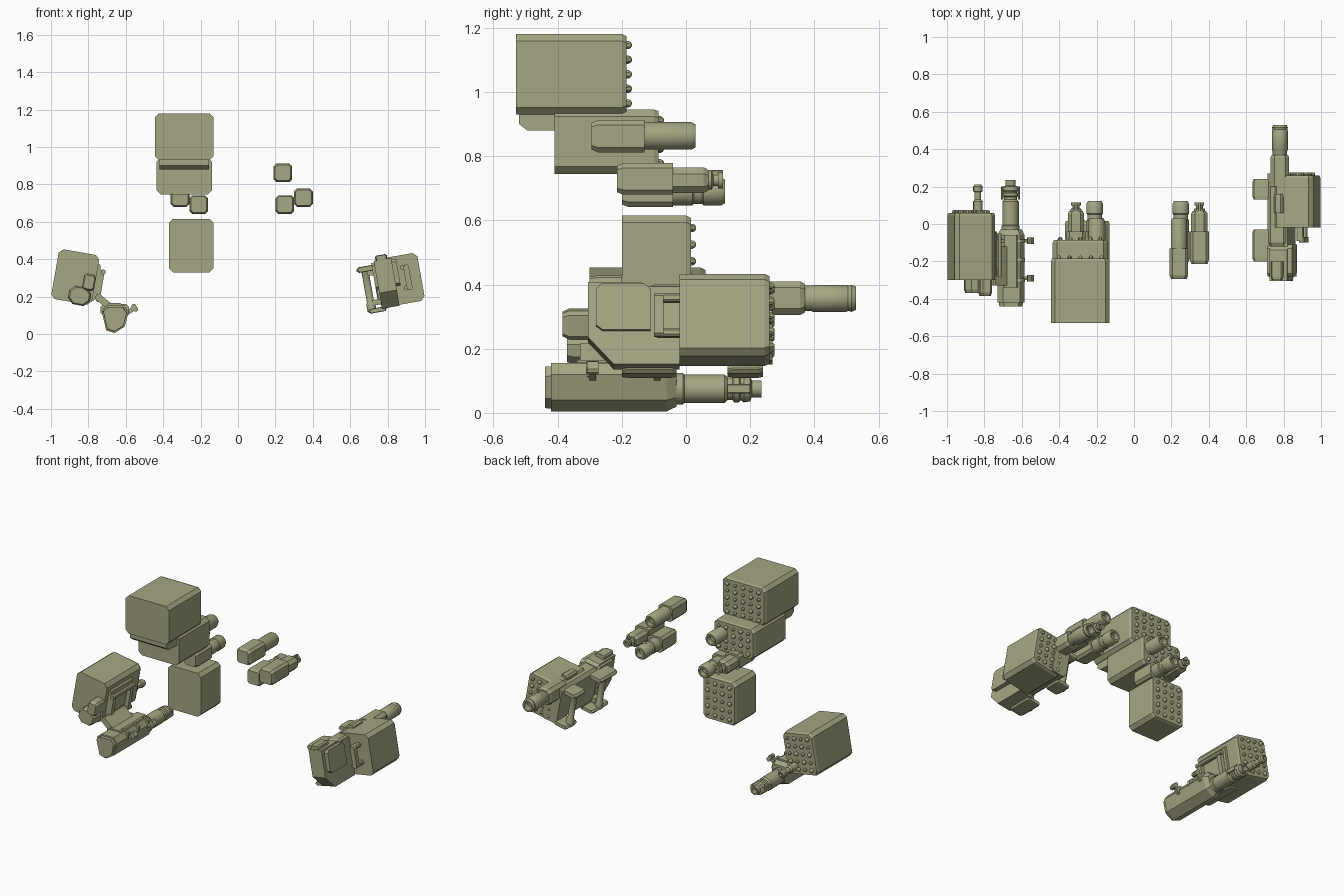
import bpy, bmesh
from math import sin, cos, pi, radians
from mathutils import Matrix, Vector

cube = bpy.data.objects.get("Cube")
if cube:
    bpy.data.objects.remove(cube)

olive = bpy.data.materials.new("olive_paint")
olive.use_nodes = True
olive.diffuse_color = (0.38, 0.38, 0.23, 1)
olive.node_tree.nodes["Principled BSDF"].inputs["Base Color"].default_value = olive.diffuse_color

WORLD = Matrix()


def tilted(x, z, deg):
    return Matrix.Translation((x, 0, z)) @ Matrix.Rotation(radians(deg), 4, 'Y')


def rect(w, h, c):
    """Rectangle in x,z with cut corners."""
    a, b = w / 2, h / 2
    return [(a - c, -b), (a, c - b), (a, b - c), (a - c, b),
            (c - a, b), (-a, b - c), (-a, c - b), (c - a, -b)]


def ngon(n):
    return [(cos(2 * pi * (i + .5) / n), sin(2 * pi * (i + .5) / n)) for i in range(n)]


def loft(bm, outline, stations, cx=0, cz=0):
    """Sweep an x,z outline along y; stations are (y, scale)."""
    rings = [[bm.verts.new((cx + x * s, y, cz + z * s)) for x, z in outline] for y, s in stations]
    n = len(outline)
    for r, q in zip(rings, rings[1:]):
        for i in range(n):
            bm.faces.new((r[i], r[(i + 1) % n], q[(i + 1) % n], q[i]))
    bm.faces.new(rings[0])
    bm.faces.new(rings[-1])


def finish(name, bm, m=WORLD, smooth=False):
    bmesh.ops.recalc_face_normals(bm, faces=bm.faces)
    bm.transform(m)
    me = bpy.data.meshes.new(name)
    bm.to_mesh(me)
    bm.free()
    me.materials.append(olive)
    ob = bpy.data.objects.new(name, me)
    bpy.context.collection.objects.link(ob)
    if smooth:
        bpy.ops.object.select_all(action='DESELECT')
        ob.select_set(True)
        bpy.context.view_layer.objects.active = ob
        bpy.ops.object.shade_smooth_by_angle(angle=radians(32))
    return ob


def block(name, x, y, z, c=.01, m=WORLD, front=1, back=1):
    """Cut-corner box from (min, max) ranges; front/back scale the end faces."""
    w, h = x[1] - x[0], z[1] - z[0]
    st = [(y[0], 1), (y[1], 1)]
    if front < 1:
        st = [(y[0], front), (y[0] + .02, 1), st[1]]
    if back < 1:
        st = st[:-1] + [(y[1] - .015, 1), (y[1], back)]
    bm = bmesh.new()
    loft(bm, rect(w, h, c), st, sum(x) / 2, sum(z) / 2)
    return finish(name, bm, m)


def barrel(name, x, z, stations, m=WORLD, n=16):
    bm = bmesh.new()
    loft(bm, ngon(n), stations, x, z)
    return finish(name, bm, m, True)


def side_plate(name, profile, x, m=WORLD):
    """Extrude a y,z profile across x."""
    bm = bmesh.new()
    a, b = [[bm.verts.new((k, y, z)) for y, z in profile] for k in x]
    bm.faces.new(a)
    bm.faces.new(b)
    for i in range(len(a)):
        j = (i + 1) % len(a)
        bm.faces.new((a[i], a[j], b[j], b[i]))
    return finish(name, bm, m)


def launcher(name, x, y, z, cols, rows, m=WORLD):
    """Missile box with a grid of rounded warheads on its back face."""
    block(name + "_box", x, y, z, .022, m, back=.95)
    bm = bmesh.new()
    for i in range(cols):
        for j in range(rows):
            r = .014 if (i + j) % 2 == 0 else .01
            px = x[0] + (x[1] - x[0]) * (i + .75) / (cols + .5)
            pz = z[0] + (z[1] - z[0]) * (j + .75) / (rows + .5)
            loft(bm, ngon(8), [(y[1] - .01, r), (y[1] + .006, r),
                               (y[1] + .013, r * .7), (y[1] + .016, r * .3)], px, pz)
    finish(name + "_warheads", bm, m, True)


# Stacked shoulder launchers
launcher("upper_launcher", (-.445, -.13), (-.53, -.185), (.93, 1.18), 5, 5)
side_plate("upper_launcher_lip", [(-.52, .94), (-.52, .9), (-.495, .88), (-.3, .88), (-.3, .94)], (-.42, -.155))
launcher("middle_launcher", (-.435, -.14), (-.41, -.085), (.745, .945), 5, 4)
launcher("lower_launcher", (-.37, -.13), (-.2, .015), (.33, .615), 4, 5)

# Twin sets of gun pods, mirrored about a shared line
for side, s in (("left", 1), ("right", -1)):
    def at(x):
        return .02 + s * (x - .02)

    def span(x):
        return (at(x) - .05, at(x) + .05)

    block(side + "_upper_pod", span(.24), (-.295, -.13), (.812, .912), .015, front=.82)
    barrel(side + "_upper_pod_barrel", at(.24), .863,
           [(-.14, .044), (.015, .044), (.03, .037), (.03, .026), (0, .024)])
    block(side + "_inner_pod", span(.25), (-.2, -.04), (.642, .742), .015, front=.85)
    barrel(side + "_inner_pod_barrel", at(.25), .69,
           [(-.05, .044), (.02, .044), (.025, .04), (.05, .04), (.055, .044),
            (.11, .044), (.122, .037), (.122, .026), (.09, .024)])
    block(side + "_outer_pod", span(.35), (-.215, -.04), (.68, .778), .015, front=.85)
    block(side + "_outer_pod_shroud", (at(.35) - .044, at(.35) + .044), (-.05, .07), (.685, .765), .02, back=.8)
    barrel(side + "_outer_pod_barrel", at(.35), .725,
           [(.06, .03), (.08, .03), (.085, .018), (.1, .018), (.1, .026), (.115, .026), (.115, .015), (.1, .015)])
    block(side + "_outer_pod_sight", (at(.35) - .008, at(.35) + .008), (.07, .115), (.735, .757), .003)

# Right forearm launcher, with its inner grip frame and slim gun
arm = tilted(-.87, .305, 10)
launcher("right_arm_launcher", (-.11, .11), (-.3, .06), (-.135, .135), 4, 5, arm)
block("right_arm_mount", (.1, .125), (-.27, -.04), (-.11, .09), .01, arm)
for y in (-.27, -.09):
    block("right_arm_handle_post", (.12, .15), (y, y + .03), (-.1, .06), .006, arm)
for z in (-.11, .04):
    block("right_arm_handle_bar", (.13, .155), (-.28, -.05), (z, z + .025), .006, arm)
block("right_arm_front_clamp", (.045, .11), (-.385, -.28), (-.06, .03), .012, arm, front=.8)
block("right_arm_gun_body", (-.02, .1), (-.37, -.1), (-.145, -.045), .03, arm, front=.85)
barrel("right_arm_gun_barrel", .05, -.08,
       [(-.1, .025), (.12, .025), (.13, .018), (.17, .018), (.175, .025), (.2, .025), (.21, .018), (.21, .012), (.19, .012)],
       arm, 12)

# Right heavy rifle
hull = [(-.07, .055), (-.04, .08), (.05, .08), (.075, .045), (.055, -.035), (0, -.07), (-.045, -.055)]
bm = bmesh.new()
loft(bm, hull, [(-.44, .86), (-.42, .88), (-.42, 1), (-.06, 1), (-.03, .8)], -.66, .075)
finish("rifle_body", bm)
barrel("rifle_barrel", -.66, .075,
       [(-.06, .05), (-.01, .05), (-.005, .045), (.12, .045), (.13, .036), (.145, .036),
        (.15, .043), (.165, .043), (.17, .036), (.18, .043), (.2, .04), (.205, .027),
        (.235, .027), (.235, .018), (.2, .018)])
for x in (-.705, -.615):
    block("rifle_vent_rail", (x - .006, x + .006), (.13, .2), (.06, .09), .003)
block("rifle_top_rail", (-.7, -.62), (-.34, -.06), (.145, .165), .008)
for y in (-.31, -.2, -.1):
    block("rifle_band", (-.735, -.583), (y, y + .018), (.1, .162), .015)
for y in (-.3, -.1):
    tilt = tilted(-.575, .125, -35)
    block("rifle_side_lug", (-.03, .02), (y, y + .02), (-.012, .012), .004, tilt)
    block("rifle_side_knob", (.015, .04), (y - .008, y + .028), (-.022, .022), .008, tilt)
block("rifle_hanger", (-.05, .05), (-.33, -.12), (-.018, .018), .008, tilted(-.72, .175, 40))

# Left forearm launcher
arm = tilted(.87, .29, -10)
launcher("left_arm_launcher", (-.11, .11), (-.02, .26), (-.13, .13), 4, 5, arm)
for z in (-.06, .05):
    block("left_arm_handle_arm", (.01, .05), (-.09, -.01), (z, z + .025), .006, arm)
block("left_arm_handle_bar", (.025, .055), (-.1, -.07), (-.06, .075), .008, arm)

# Left heavy gun: stock, receiver, barrel
stock = [(-.305, .125), (-.305, -.05), (-.225, -.135), (-.02, -.135), (-.02, .11), (-.12, .11), (-.14, .125)]
side_plate("gun_stock", stock, (-.125, -.03), arm)
cheek = [(-.28, .1), (-.28, -.015), (-.26, -.03), (-.11, -.03), (-.11, .1), (-.13, .115), (-.265, .115)]
side_plate("gun_stock_cheek", cheek, (-.14, -.005), arm)
block("gun_stock_cap", (-.115, -.05), (-.3, -.2), (.12, .15), .008, arm, front=.8)
block("gun_receiver", (-.14, -.03), (-.12, .27), (-.12, .12), .02, arm, front=.9)
block("gun_top_sight", (-.1, -.05), (.06, .16), (.11, .15), .012, arm, back=.8)
block("gun_barrel_base", (.73, .83), (.2, .37), (.305, .41), .02, back=.85)
barrel("gun_barrel", .78, .357,
       [(.35, .04), (.39, .04), (.395, .043), (.5, .043), (.505, .04), (.515, .043),
        (.53, .037), (.53, .027), (.49, .025)])

# Left gun outrigger frames: top plate, post and foot
for name, y in (("rear", (-.2, -.03)), ("fore", (.13, .24))):
    block(name + "_frame_top", (-.225, -.12), y, (.075, .105), .012, arm, front=.85, back=.85)
    block(name + "_frame_foot", (-.2, -.1), y, (-.15, -.125), .01, arm, front=.85, back=.85)
    mid = sum(y) / 2
    post = barrel(name + "_frame_post", 0, 0, [(-.14, .025), (-.1, .025), (-.09, .02), (.08, .02), (.09, .025)],
                  arm @ Matrix.Translation((-.18, mid, 0)) @ Matrix.Rotation(pi / 2, 4, 'X'), 12)
for z in (.05, -.11):
    block("frame_tie", (-.17, -.12), (-.14, -.09), (z, z + .03), .006, arm)
